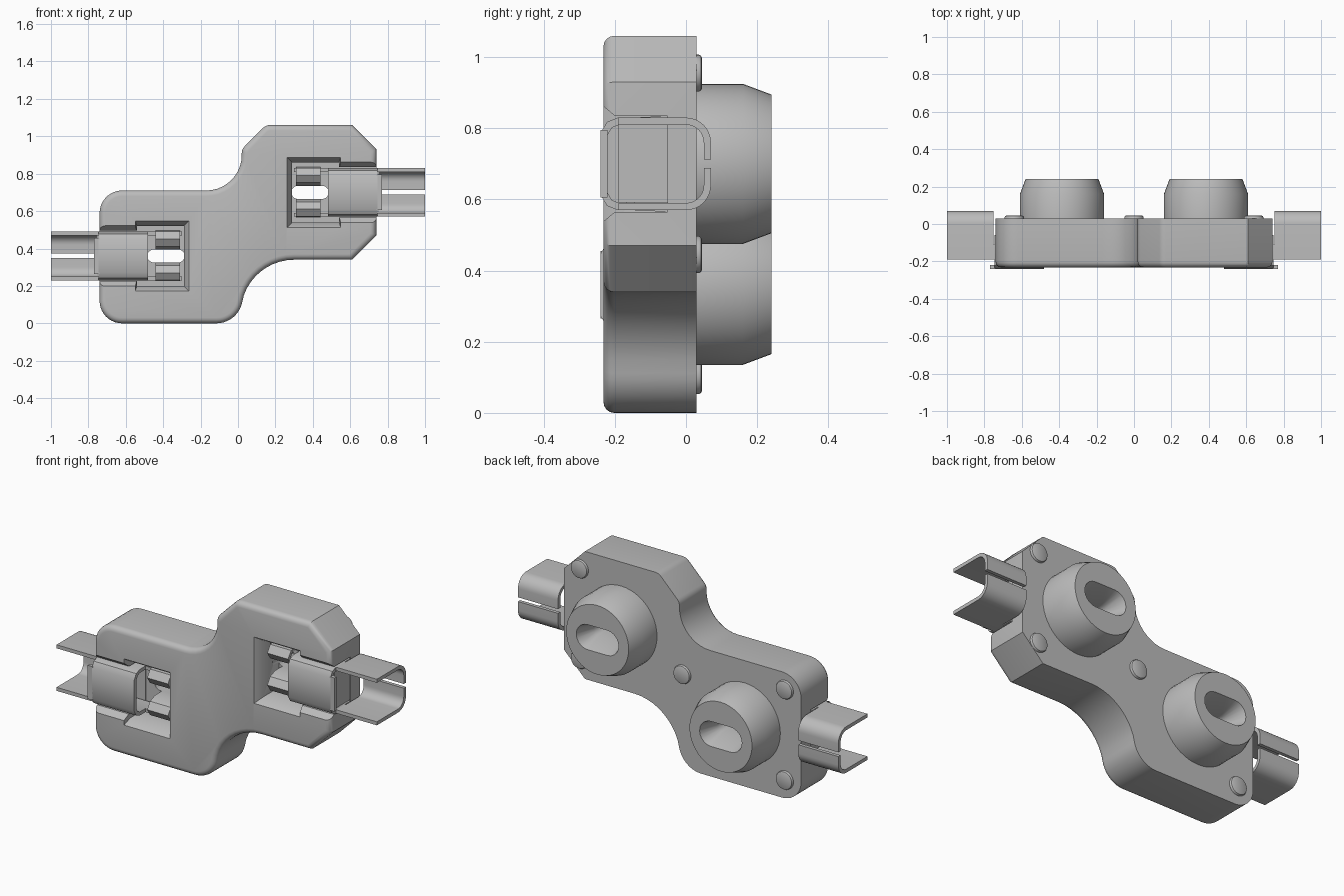
import bpy, bmesh, math
from mathutils import Vector

if "Cube" in bpy.data.objects:
    bpy.data.objects.remove(bpy.data.objects["Cube"])

grey = bpy.data.materials.new("plain_grey")
grey.use_nodes = True
COLOUR = (0.5, 0.5, 0.5, 1)
grey.diffuse_color = COLOUR
grey.node_tree.nodes["Principled BSDF"].inputs["Base Color"].default_value = COLOUR


def finish(name, bm):
    bmesh.ops.recalc_face_normals(bm, faces=bm.faces)
    mesh = bpy.data.meshes.new(name)
    bm.to_mesh(mesh)
    bm.free()
    mesh.materials.append(grey)
    ob = bpy.data.objects.new(name, mesh)
    bpy.context.collection.objects.link(ob)
    return ob


def activate(ob):
    bpy.ops.object.select_all(action='DESELECT')
    ob.select_set(True)
    bpy.context.view_layer.objects.active = ob


def smooth(ob):
    activate(ob)
    bpy.ops.object.shade_smooth_by_angle(angle=math.radians(35))


def apply(ob, mod):
    activate(ob)
    bpy.ops.object.modifier_apply(modifier=mod.name)


def cut(ob, cutter):
    mod = ob.modifiers.new("cut", 'BOOLEAN')
    mod.operation, mod.solver, mod.object = 'DIFFERENCE', 'EXACT', cutter
    apply(ob, mod)


def loft(name, rings):
    """Closed solid through outlines [(y, [(x, z), ...]), ...]."""
    bm = bmesh.new()
    loops = [[bm.verts.new((x, y, z)) for x, z in ring] for y, ring in rings]
    n = len(loops[0])
    for a, b in zip(loops, loops[1:]):
        for i in range(n):
            bm.faces.new((a[i], a[(i + 1) % n], b[(i + 1) % n], b[i]))
    bm.faces.new(loops[0])
    bm.faces.new(loops[-1])
    return finish(name, bm)


def arc(cx, cz, r, a0, a1, n=10):
    angles = [math.radians(a0 + (a1 - a0) * i / n) for i in range(n + 1)]
    return [(cx + r * math.cos(a), cz + r * math.sin(a)) for a in angles]


def circle(cx, cz, r, n=48):
    return arc(cx, cz, r, 0, 360, n)[:-1]


def stadium(cx, cz, half_w, half_h):
    d = half_w - half_h
    return arc(cx + d, cz, half_h, -90, 90) + arc(cx - d, cz, half_h, 90, 270)


class Side:
    """Placement for one terminal; the left one is the right one turned half round."""

    def __init__(self, sign):
        self.s = sign
        self.cz = 0.53 + 0.17 * sign
        self.word = "left" if sign > 0 else "right"

    def rect(self, x0, x1, h):
        return [(self.s * x, self.cz + self.s * z)
                for x, z in ((x0, -h), (x1, -h), (x1, h), (x0, h))]

    def strip(self, name, path, x0, x1, thick=0.02):
        """Bent sheet: a (y, z) path drawn out along x."""
        bm = bmesh.new()
        rows = [[bm.verts.new((self.s * x, y, self.cz + self.s * z)) for x in (x0, x1)]
                for y, z in path]
        for a, b in zip(rows, rows[1:]):
            bm.faces.new((a[0], a[1], b[1], b[0]))
        ob = finish(self.word + "_" + name, bm)
        mod = ob.modifiers.new("sheet", 'SOLIDIFY')
        mod.thickness, mod.offset, mod.use_even_offset = thick, 0, True
        apply(ob, mod)
        smooth(ob)


def inset(points, d):
    """Move a closed counter-clockwise outline inwards by d."""
    out = []
    for i, p in enumerate(points):
        p, a, b = Vector(p), Vector(points[i - 1]), Vector(points[(i + 1) % len(points)])
        n1 = (p - a).orthogonal().normalized()
        n2 = (b - p).orthogonal().normalized()
        m = (n1 + n2) / max(1 + n1.dot(n2), 0.2)
        out.append(tuple(p + m * d))
    return out


# Body outline, counter-clockwise seen from the front
turn = 11.6
outline = (arc(-0.62, 0.12, 0.12, 180, 270)
           + arc(-0.115, 0.14, 0.14, -90, -turn)
           + arc(0.30, 0.055, 0.285, 180 - turn, 90)[1:]
           + [(0.61, 0.34), (0.74, 0.47), (0.74, 0.93), (0.61, 1.06)]
           + arc(0.17, 1.01, 0.05, 90, 135, 4) + arc(0.07, 0.91, 0.05, 135, 180, 4)
           + arc(-0.17, 0.90, 0.19, 0, -90)[1:]
           + arc(-0.62, 0.59, 0.12, 90, 180))

# Body with a rounded front rim
R = 0.03
rings = [(0.03, outline)]
for i in range(5):
    a = math.radians(90 * i / 4)
    rings.append((-0.202 - R * math.sin(a), inset(outline, R * (1 - math.cos(a)))))
body = loft("body", rings)

for side in (Side(1), Side(-1)):
    w, cx, cz = side.word, side.s * 0.385, side.cz

    # Round boss on the back
    boss = loft(w + "_boss", [(0.02, circle(cx, cz, 0.225)), (0.16, circle(cx, cz, 0.225)),
                              (0.24, circle(cx, cz, 0.195))])

    # Pocket, channel and slot are cut away
    cutters = [
        loft("pocket_cutter", [(-0.26, side.rect(0.245, 0.555, 0.205)),
                               (-0.19, side.rect(0.29, 0.54, 0.16)),
                               (-0.05, side.rect(0.29, 0.54, 0.16))]),
        loft("channel_cutter", [(-0.26, side.rect(0.5, 0.8, 0.185)),
                                (-0.2, side.rect(0.5, 0.8, 0.135)),
                                (-0.052, side.rect(0.5, 0.8, 0.135))]),
        loft("slot_cutter", [(-0.1, stadium(cx, cz, 0.1, 0.035)),
                             (0.13, stadium(cx, cz, 0.1, 0.035)),
                             (0.26, stadium(cx, cz, 0.138, 0.077))]),
    ]
    for c in cutters:
        cut(body, c)
    cut(boss, cutters[2])
    smooth(boss)
    for c in cutters:
        bpy.data.objects.remove(c)

    # Strap over the channel, with its narrow lip
    strap = [(-0.06, 0.12), (-0.19, 0.12), (-0.215, 0.11), (-0.23, 0.085)]
    side.strip("strap", strap + [(y, -z) for y, z in reversed(strap)], 0.48, 0.745)
    side.strip("strap_lip", [(-0.23, 0.095), (-0.23, -0.095)], 0.74, 0.77)
    plug = loft(w + "_channel_plug", [(-0.19, side.rect(0.64, 0.735, 0.109)),
                                      (-0.045, side.rect(0.64, 0.735, 0.109))])

    # Clip halves, necks and contact fingers, mirrored about the terminal's middle
    clip = [(-0.19, 0.12)] + arc(0.0, 0.06, 0.06, 90, 0, 8) + [(0.06, 0.012)]
    finger = [(-0.05, 0.125), (-0.15, 0.12), (-0.17, 0.09), (-0.15, 0.06),
              (-0.11, 0.045), (-0.045, 0.045)]
    for m, half in ((1, "upper"), (-1, "lower")):
        side.strip(half + "_clip", [(y, m * z) for y, z in clip], 0.75, 1.0)
        side.strip(half + "_neck", [(-0.19, m * 0.12), (-0.11, m * 0.12)], 0.7, 0.755)
        side.strip(half + "_finger", [(y, m * z) for y, z in finger], 0.31, 0.44)
        side.strip(half + "_rail", [(-0.14, m * 0.12), (-0.06, m * 0.12)], 0.3, 0.5)

smooth(body)

# Rivets on the back
for i, (x, z) in enumerate([(0.64, 0.955), (0.64, 0.445), (0, 0.53),
                            (-0.64, 0.615), (-0.64, 0.105)]):
    smooth(loft("rivet_%d" % (i + 1), [(0.02, circle(x, z, 0.052, 32)),
                                       (0.036, circle(x, z, 0.052, 32)),
                                       (0.042, circle(x, z, 0.049, 32)),
                                       (0.045, circle(x, z, 0.043, 32))]))
